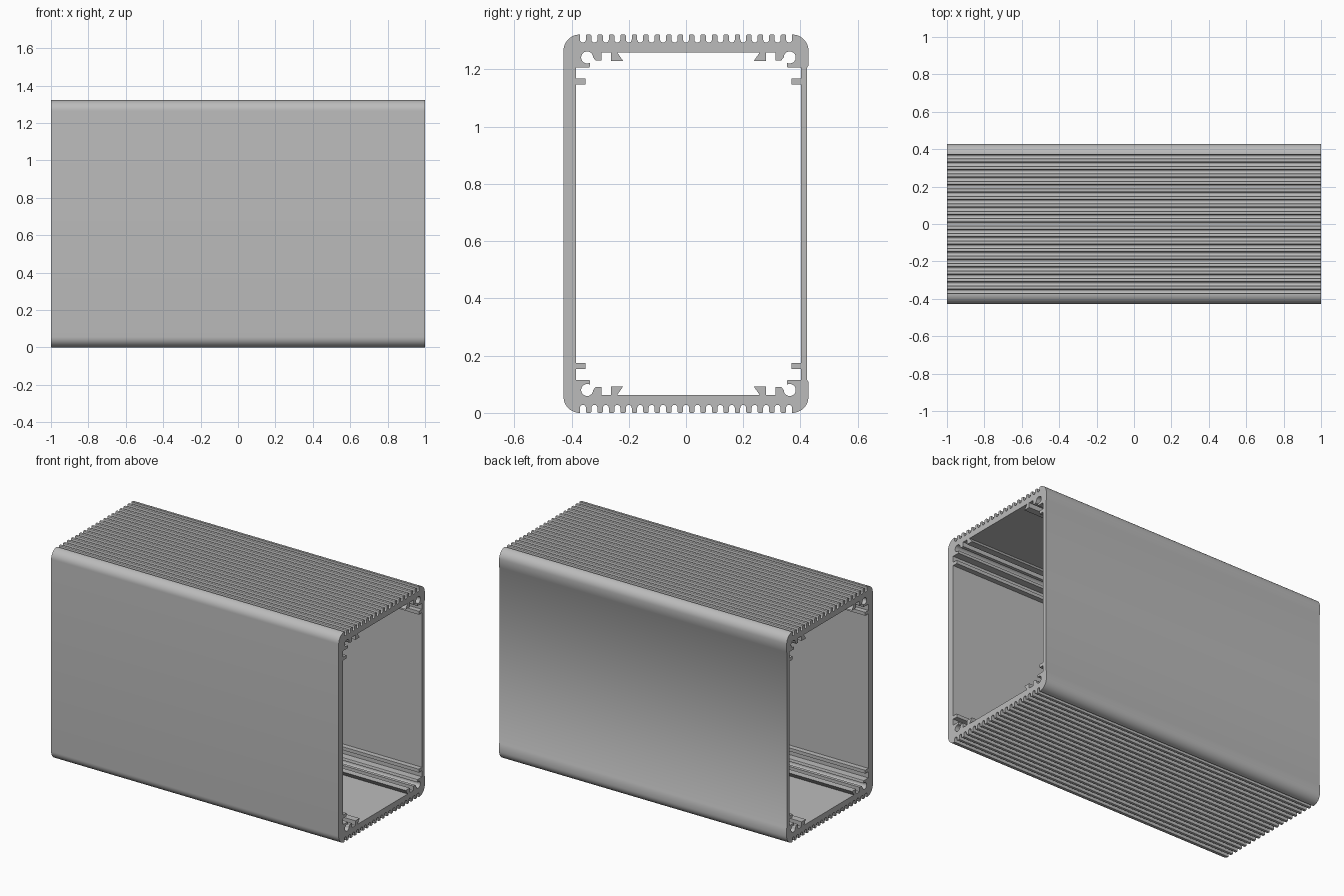
import bpy
import bmesh
from math import cos, sin, radians

if "Cube" in bpy.data.objects:
    bpy.data.objects.remove(bpy.data.objects["Cube"])

HEIGHT = 1.322
HALF_DEPTH = 0.428
CORNER = 0.057
PITCH = 0.04
GROOVE_R = 0.0105
GROOVE_DEPTH = 0.028


def arc(cy, cz, r, start, end, steps):
    return [(cy + r * cos(radians(start + (end - start) * i / steps)),
             cz + r * sin(radians(start + (end - start) * i / steps)))
            for i in range(steps + 1)]


def flip_up(half):
    """Close a lower half profile with its mirror image about mid height."""
    return half + [(y, HEIGHT - z) for y, z in reversed(half)]


# Outer skin: rounded corners, grooved underside, shallow recess on the back
edge = HALF_DEPTH - CORNER
outer = arc(-edge, CORNER, CORNER, 180, 270, 12)
for i in range(19):
    y = (i - 9) * PITCH
    lip = 0.004
    left = [(y - GROOVE_R - lip, 0), (y - GROOVE_R - lip / 3, lip / 3), (y - GROOVE_R, lip)]
    right = [(2 * y - a, b) for a, b in reversed(left)]
    if i == 0:
        left = [(y - GROOVE_R, 0.0)]
    if i == 18:
        right = [(y + GROOVE_R, 0.0)]
    outer += left + arc(y, GROOVE_DEPTH - GROOVE_R, GROOVE_R, 180, 0, 8) + right
outer += arc(edge, CORNER, CORNER, 270, 360, 12)
outer += [(HALF_DEPTH, 0.108), (HALF_DEPTH - 0.005, 0.116)]

# Inner channel, one corner: card rib, screw port, tooth and dovetail
WALL_Y = -0.384
MID_Y = 0.0085
FLOOR = 0.062
corner = [(0, 0.175), (0.032, 0.175), (0.032, 0.154), (0, 0.154),
          (0, 0.115), (0.046, 0.115), (0.048, 0.112)]
corner += arc(0.0385, 0.08, 0.021, 63, 360, 24)
corner += [(0.068, 0.09), (0.088, 0.09), (0.088, FLOOR), (0.122, FLOOR),
           (0.122, 0.092), (0.164, 0.092), (0.143, FLOOR)]
inner = [(WALL_Y + u, z) for u, z in corner]
inner += [(2 * MID_Y - y, z) for y, z in reversed(inner)]

# Fill the section between both loops and extrude it along x
bm = bmesh.new()
for loop in (flip_up(outer), flip_up(inner)):
    verts = [bm.verts.new((-1, y, z)) for y, z in loop]
    for a, b in zip(verts, verts[1:] + verts[:1]):
        bm.edges.new((a, b))
bmesh.ops.remove_doubles(bm, verts=bm.verts[:], dist=0.0001)
bmesh.ops.triangle_fill(bm, edges=bm.edges[:], use_beauty=True, normal=(-1, 0, 0))
result = bmesh.ops.extrude_face_region(bm, geom=bm.faces[:], use_keep_orig=True)
moved = [g for g in result["geom"] if isinstance(g, bmesh.types.BMVert)]
bmesh.ops.translate(bm, verts=moved, vec=(2, 0, 0))
bmesh.ops.recalc_face_normals(bm, faces=bm.faces[:])

mesh = bpy.data.meshes.new("enclosure_shell")
bm.to_mesh(mesh)
bm.free()
shell = bpy.data.objects.new("enclosure_shell", mesh)
bpy.context.collection.objects.link(shell)

# Plain aluminium grey
GREY = (0.5, 0.5, 0.5, 1)
metal = bpy.data.materials.new("aluminium_grey")
metal.use_nodes = True
metal.diffuse_color = GREY
metal.node_tree.nodes["Principled BSDF"].inputs["Base Color"].default_value = GREY
mesh.materials.append(metal)

bpy.context.view_layer.objects.active = shell
shell.select_set(True)
bpy.ops.object.shade_smooth_by_angle(angle=radians(35))
